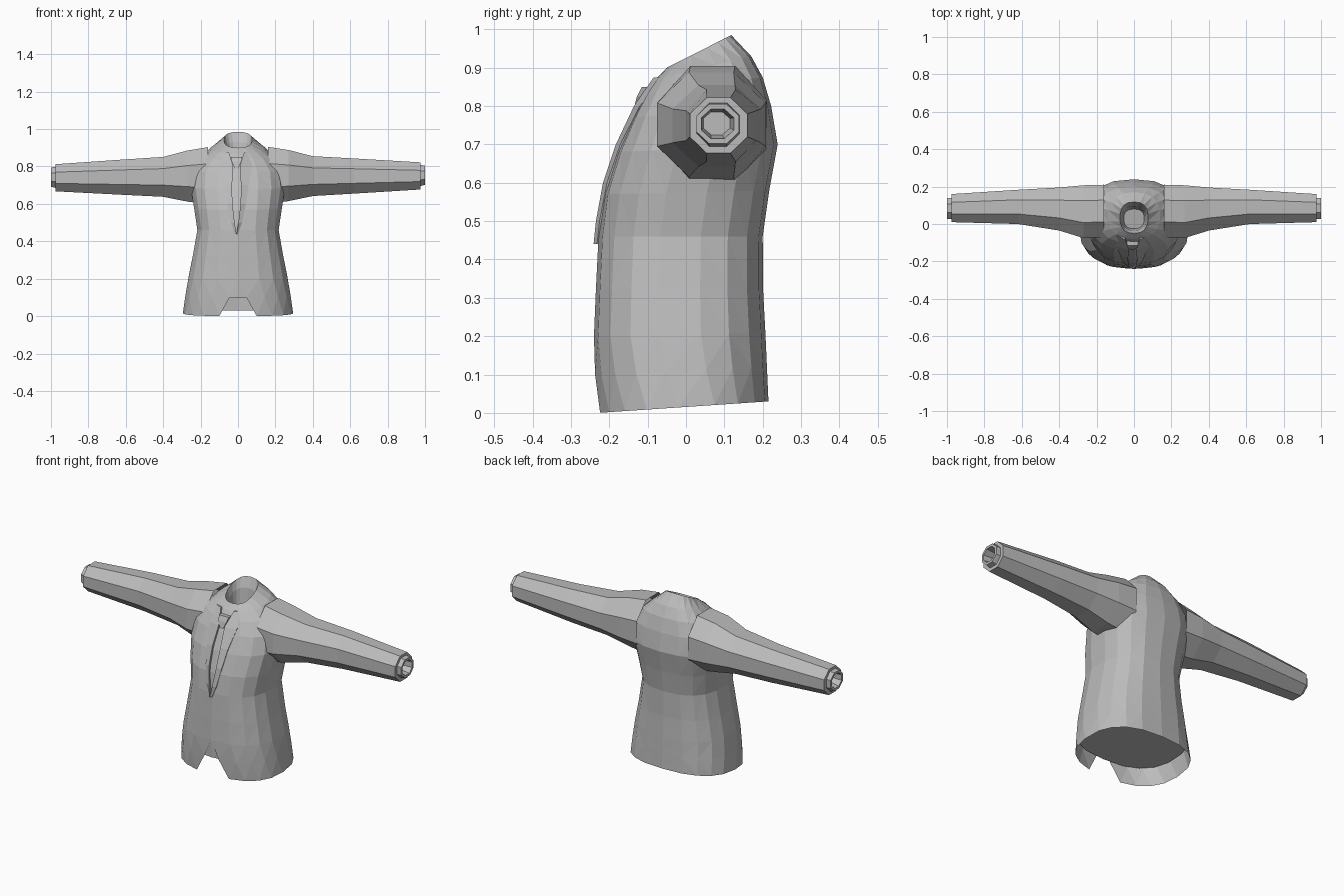
import bpy, bmesh, math

if "Cube" in bpy.data.objects:
    bpy.data.objects.remove(bpy.data.objects["Cube"])

cloth = bpy.data.materials.new("grey cloth")
cloth.diffuse_color = (0.5, 0.5, 0.5, 1)
cloth.use_nodes = True
cloth.node_tree.nodes["Principled BSDF"].inputs["Base Color"].default_value = cloth.diffuse_color
N = 2.5      # squareness of the body cross-section


def finish(name, bm, triangulate=False):
    bmesh.ops.remove_doubles(bm, verts=bm.verts, dist=0.0005)
    if triangulate:
        bmesh.ops.triangulate(bm, faces=bm.faces[:], quad_method='SHORT_EDGE')
    bmesh.ops.recalc_face_normals(bm, faces=bm.faces)
    me = bpy.data.meshes.new(name)
    bm.to_mesh(me)
    bm.free()
    me.materials.append(cloth)
    ob = bpy.data.objects.new(name, me)
    bpy.context.collection.objects.link(ob)
    return ob


def loft(name, rings, closed=True, cap_start=False, cap_end=False, tri=False):
    bm = bmesh.new()
    vs = [[bm.verts.new(p) for p in r] for r in rings]
    n = len(vs[0])
    for a, b in zip(vs, vs[1:]):
        for i in range(n if closed else n - 1):
            j = (i + 1) % n
            bm.faces.new((a[i], a[j], b[j], b[i]))
    if cap_start:
        bm.faces.new(vs[0])
    if cap_end:
        bm.faces.new(vs[-1])
    return finish(name, bm, tri)


# Body sections: front height, back height, half width, front y, back y, half gap
BODY = [
    (0.00, 0.03, 0.295, -0.230, 0.215, 0.10),
    (0.10, 0.12, 0.283, -0.238, 0.211, 0.045),
    (0.20, 0.21, 0.268, -0.240, 0.207, 0.0),
    (0.32, 0.32, 0.245, -0.235, 0.201, 0.0),
    (0.46, 0.46, 0.220, -0.228, 0.200, 0.0),
    (0.57, 0.58, 0.237, -0.214, 0.217, 0.0),
    (0.68, 0.70, 0.255, -0.180, 0.239, 0.0),
    (0.77, 0.80, 0.245, -0.140, 0.222, 0.0),
    (0.835, 0.875, 0.195, -0.105, 0.200, 0.0),
    (0.87, 0.93, 0.140, -0.080, 0.170, 0.0),
    (0.90, 0.985, 0.075, -0.050, 0.118, 0.0),   # collar rim
    (0.87, 0.93, 0.065, -0.035, 0.095, 0.0),    # inside of the neck
    (0.80, 0.82, 0.055, -0.025, 0.080, 0.0),
]


def section(zf, zb, hw, yf, yb, gap, scale=1.0, count=18):
    cy, d = (yf + yb) / 2, (yb - yf) / 2
    a0 = math.asin((gap / hw) ** (N / 2))
    pts = []
    for i in range(count + 1):
        a = a0 + (2 * math.pi - 2 * a0) * i / count
        s, c = math.sin(a), math.cos(a)
        x = hw * scale * math.copysign(abs(s) ** (2 / N), s)
        y = cy - d * scale * math.copysign(abs(c) ** (2 / N), c)
        t = (y - yf) / (yb - yf)
        pts.append((x, y, zf + (zb - zf) * t))
    return pts


# Jacket body, split at the front hem
loft("jacket_body", [section(*r) for r in BODY], closed=False,
     cap_end=True, tri=True)

# Inner lining, closed a little above the hem
lining = [section(*(r[:5] + (0.0,)), scale=0.98)[:-1] for r in BODY[1:4]]
loft("lining", lining, cap_start=True)


def front_y(x, z):
    """Front surface of the body at a given x and height."""
    for a, b in zip(BODY, BODY[1:11]):
        if a[0] <= z <= b[0]:
            t = (z - a[0]) / (b[0] - a[0])
            hw, yf, yb = (a[k] + (b[k] - a[k]) * t for k in (2, 3, 4))
            u = min(abs(x) / hw, 1)
            return (yf + yb) / 2 - (yb - yf) / 2 * (1 - u ** N) ** (1 / N)
    return -0.05


# Sleeves: x, front y, back y, bottom z, top z
SLEEVE = [
    (0.16, -0.07, 0.21, 0.60, 0.905),
    (0.27, -0.075, 0.207, 0.615, 0.888),
    (0.40, -0.035, 0.195, 0.642, 0.855),
    (0.62, 0.000, 0.183, 0.655, 0.843),
    (0.975, 0.010, 0.160, 0.677, 0.822),
    (0.975, 0.028, 0.140, 0.695, 0.808),   # cuff
    (1.000, 0.028, 0.138, 0.702, 0.805),
    (1.000, 0.040, 0.125, 0.715, 0.792),
    (0.940, 0.045, 0.115, 0.725, 0.785),
]
for side, name, dz in ((1, "sleeve_right", 0.0), (-1, "sleeve_left", -0.01)):
    rings = []
    for x, y0, y1, z0, z1 in SLEEVE:
        drop = dz * min(1, x)
        ring = []
        for i in range(8):
            a = math.pi * (i + 0.5) / 4
            k = 1 / math.cos(math.pi / 8)
            ring.append((side * x,
                         (y0 + y1) / 2 + (y1 - y0) / 2 * k * math.cos(a),
                         (z0 + z1) / 2 + (z1 - z0) / 2 * k * math.sin(a) + drop))
        rings.append(ring)
    loft(name, rings, cap_end=True)

# Lapels: height, inner x, outer x
LAPEL = [(0.875, 0.04, 0.085), (0.80, 0.018, 0.085), (0.70, 0.024, 0.065),
         (0.60, 0.022, 0.05), (0.50, 0.010, 0.03), (0.44, 0.0, 0.008)]
for side, name in ((1, "lapel_right"), (-1, "lapel_left")):
    rings = []
    for z, xi, xo in LAPEL:
        yi, yo = front_y(xi, z), front_y(xo, z)
        rings.append([(side * xi - 0.008, yi + 0.01, z),
                      (side * xi - 0.008, yi - 0.012, z),
                      (side * xo - 0.008, yo - 0.003, z),
                      (side * xo - 0.008, yo + 0.01, z)])
    loft(name, rings, cap_start=True, cap_end=True)

# Small knot at the throat
rings = [[(w * sx - 0.008, y + d * sy, z) for sx, sy in
          ((-1, -1), (1, -1), (1, 1), (-1, 1))]
         for z, w, y, d in ((0.79, 0.01, -0.125, 0.012), (0.825, 0.025, -0.11, 0.018),
                            (0.85, 0.03, -0.10, 0.015))]
loft("throat_knot", rings, cap_start=True, cap_end=True)
